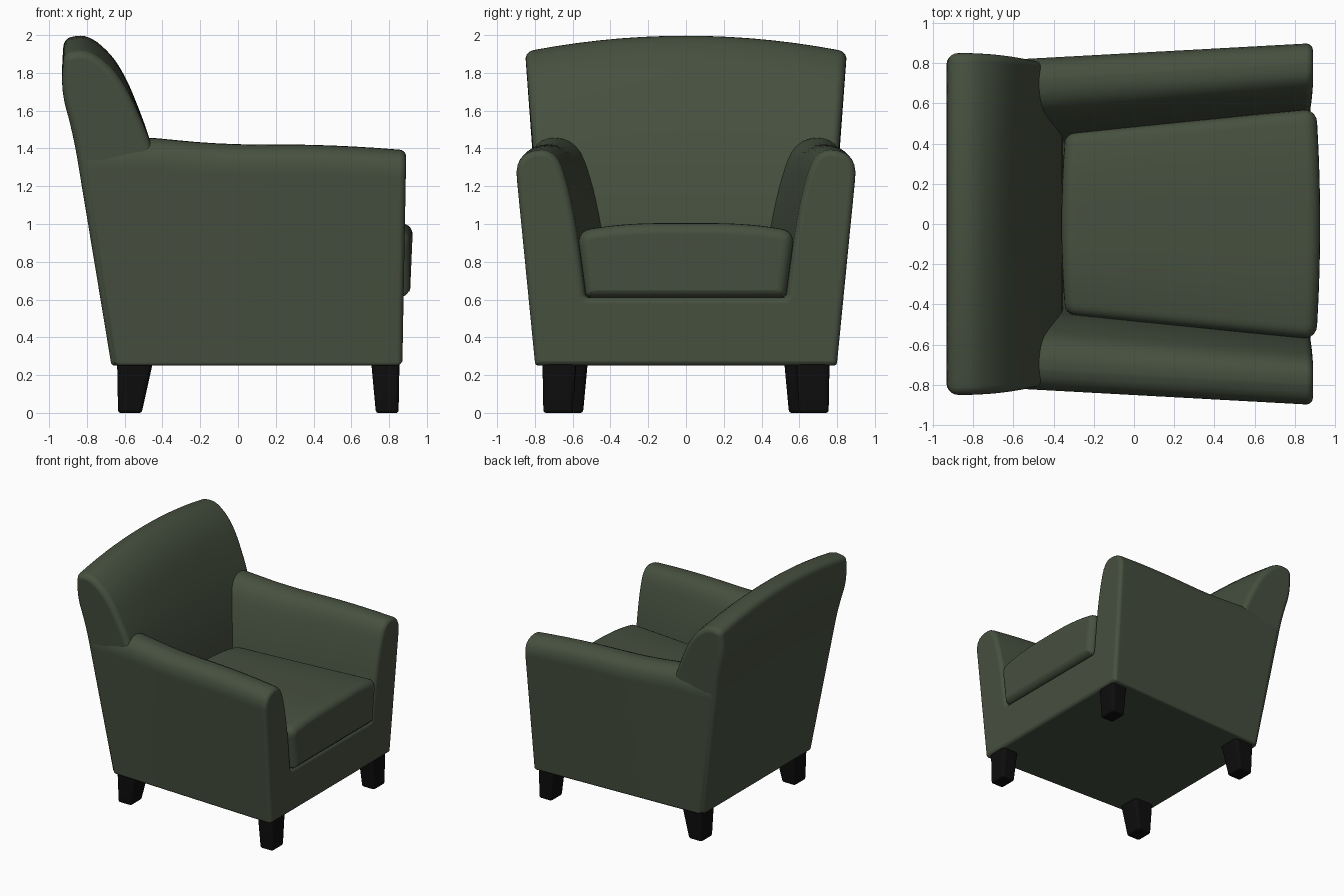
import bpy, bmesh, math
from mathutils import Vector

if "Cube" in bpy.data.objects:
    bpy.data.objects.remove(bpy.data.objects["Cube"])


def material(name, rgb):
    m = bpy.data.materials.new(name)
    m.diffuse_color = (*rgb, 1)
    m.use_nodes = True
    m.node_tree.nodes["Principled BSDF"].inputs["Base Color"].default_value = m.diffuse_color
    return m


GREEN = material("dark green upholstery", (0.062, 0.080, 0.050))
BLACK = material("black wood", (0.004, 0.004, 0.004))


def fillet(points, n=6):
    """Round the corners of a closed profile given as (u, v, radius)."""
    out = []
    for i, (u, v, r) in enumerate(points):
        p = Vector((u, v))
        a = Vector(points[i - 1][:2]) - p
        b = Vector(points[(i + 1) % len(points)][:2]) - p
        if r == 0:
            out.append(p)
            continue
        a = p + a.normalized() * min(r, a.length * 0.48)
        b = p + b.normalized() * min(r, b.length * 0.48)
        for k in range(n + 1):
            t = k / n
            out.append(a * (1 - t) ** 2 + p * 2 * t * (1 - t) + b * t * t)
    return out


def inset(profile, d):
    """Shrink a counter-clockwise profile by d."""
    out = []
    for i, p in enumerate(profile):
        e1 = (p - profile[i - 1]).normalized()
        e2 = (profile[(i + 1) % len(profile)] - p).normalized()
        n1, n2 = Vector((-e1.y, e1.x)), Vector((-e2.y, e2.x))
        out.append(p + (n1 + n2) * (d / (1 + n1.dot(n2))))
    return out


def prism(name, points, w0, w1, r, warp, mat, stations=14, segs=5):
    """Extrude a profile with rounded ends, then place it with warp(u, v, w)."""
    profile = fillet(points)
    arc = [(r * (1 - math.sin(a)), r * (1 - math.cos(a)))
           for a in (k / segs * math.pi / 2 for k in range(segs + 1))]
    rings = [(d, w0 + o) for d, o in arc]
    rings += [(0, w0 + r + (w1 - w0 - 2 * r) * k / stations) for k in range(1, stations)]
    rings += [(d, w1 - o) for d, o in reversed(arc)]
    bm = bmesh.new()
    loops = [[bm.verts.new(warp(p.x, p.y, w)) for p in inset(profile, d)] for d, w in rings]
    n = len(profile)
    for a, b in zip(loops, loops[1:]):
        for i in range(n):
            j = (i + 1) % n
            bm.faces.new((a[i], a[j], b[j], b[i]))
    bm.faces.new(loops[0])
    bm.faces.new(loops[-1])
    bmesh.ops.recalc_face_normals(bm, faces=bm.faces)
    mesh = bpy.data.meshes.new(name)
    bm.to_mesh(mesh)
    bm.free()
    mesh.materials.append(mat)
    ob = bpy.data.objects.new(name, mesh)
    bpy.context.collection.objects.link(ob)
    bpy.ops.object.select_all(action='DESELECT')
    ob.select_set(True)
    bpy.context.view_layer.objects.active = ob
    bpy.ops.object.shade_smooth_by_angle(angle=math.radians(40))
    wn = ob.modifiers.new("weighted normals", 'WEIGHTED_NORMAL')
    wn.keep_sharp = True
    return ob


def clamp(t):
    return max(0.0, min(1.0, t))


# Frame: U-shaped section (base and both arms) running from back to front
half = [(0.80, 0.25, 0.02), (0.91, 1.385, 0.13), (0.69, 1.43, 0.14),
        (0.60, 1.12, 0.25), (0.535, 0.61, 0.02)]


def frame_warp(y, z, w):
    up = z - 0.25
    front, back = 0.87 + 0.018 * up, -0.655 - 0.1667 * up
    x = front - (front - back) * (0.885 - w) / 1.735
    ay = abs(y)
    shift = 0.07 + 0.03 * up / 1.15 + 0.10 * clamp((0.74 - ay) / 0.16)
    shift *= clamp(ay / 0.5) * (0.885 - x) / 1.78
    # arm tops dip at the front and rise towards the back
    rise = 0.01 - 0.03 * clamp((x - 0.2) / 0.68) ** 2 + 0.035 * clamp((0.1 - x) / 0.53) ** 2
    return x, y - math.copysign(shift, y), z + rise * clamp((z - 0.7) / 0.7)


prism("frame_with_arms", half + [(-y, z, r) for y, z, r in reversed(half)],
      -0.85, 0.885, 0.035, frame_warp, GREEN)


# Backrest: side profile extruded across the width, with an arched top
back_profile = [(-0.67, 0.25, 0.02), (-0.34, 0.25, 0.02), (-0.36, 1.0, 0.2), (-0.45, 1.42, 0.2),
                (-0.62, 1.85, 0.2), (-0.79, 2.005, 0.09), (-0.922, 1.985, 0.05),
                (-0.937, 1.75, 0.2), (-0.878, 1.51, 0.2)]


def back_warp(x, z, w):
    t = w / 0.85
    y = t * (0.73 + 0.07 * (z - 0.25))
    return x, y, z - 0.085 * t * t * clamp((z - 1.4) / 0.6)


prism("backrest", back_profile, -0.85, 0.85, 0.045, back_warp, GREEN)


# Seat cushion: crowned section, narrowing towards the back
cushion_profile = [(-0.53, 0.61, 0.03), (0.53, 0.61, 0.03), (0.578, 0.965, 0.08),
                   (0.30, 1.005, 0.2), (-0.30, 1.005, 0.2), (-0.578, 0.965, 0.08)]


def cushion_warp(y, z, w):
    bulge = 0.02 * (1 - (y / 0.58) ** 2)
    x = w + bulge * (1 if w > 0.3 else -1) * clamp((abs(w - 0.3) - 0.3) / 0.3)
    return x, y * (1 - 0.2 * clamp((0.86 - w) / 1.18)), z


prism("seat_cushion", cushion_profile, -0.34, 0.905, 0.06, cushion_warp, GREEN)


# Legs: tapered rounded blocks, (x0, x1, y0, y1) at the top and at the floor
def leg(name, top, foot, side):
    def warp(u, v, w):
        x0, x1, y0, y1 = (f + (t - f) * w / 0.27 for t, f in zip(top, foot))
        return x0 + (x1 - x0) * u / 0.16, side * (y0 + (y1 - y0) * v / 0.16), w
    block = [(0, 0, 0.03), (0.16, 0, 0.03), (0.16, 0.16, 0.03), (0, 0.16, 0.03)]
    prism(name, block, 0, 0.27, 0.015, warp, BLACK, stations=3, segs=3)


for side, label in ((1, "left"), (-1, "right")):
    leg("front_leg_" + label, (0.705, 0.855, 0.58, 0.76), (0.73, 0.85, 0.60, 0.755), side)
    leg("rear_leg_" + label, (-0.64, -0.45, 0.52, 0.715), (-0.635, -0.51, 0.545, 0.70), side)
